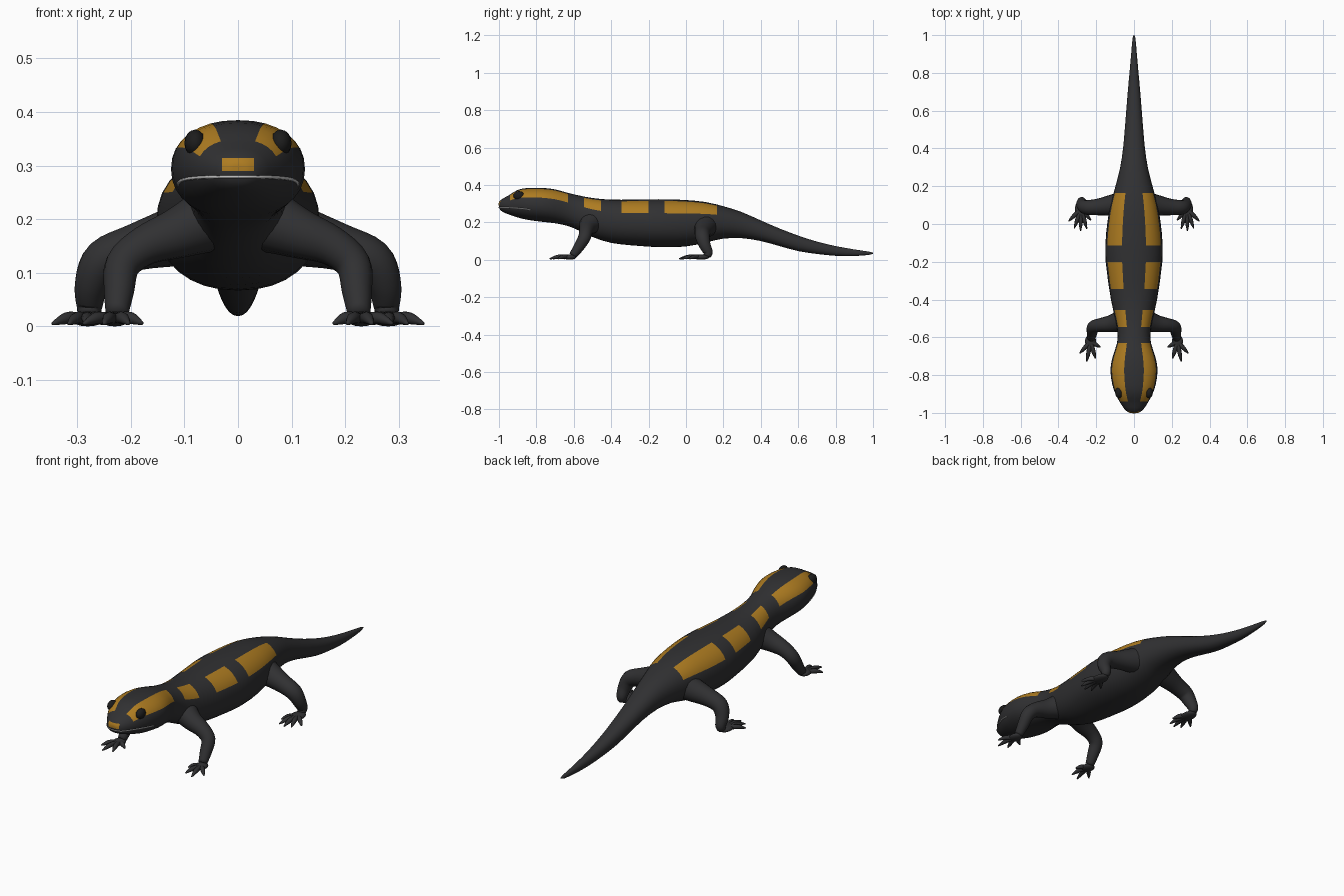
import bpy
from math import sin, cos, pi, radians
from mathutils import Vector
from mathutils.bvhtree import BVHTree

if "Cube" in bpy.data.objects:
    bpy.data.objects.remove(bpy.data.objects["Cube"])


def material(name, rgb):
    m = bpy.data.materials.new(name)
    m.diffuse_color = (*rgb, 1)
    m.use_nodes = True
    m.node_tree.nodes["Principled BSDF"].inputs["Base Color"].default_value = m.diffuse_color
    return m


DARK = material("dark_skin", (0.03, 0.03, 0.032))
ORANGE = material("orange_skin", (0.42, 0.2, 0.015))
EYE = material("eye_black", (0.012, 0.012, 0.012))
PALE = material("mouth_grey", (0.5, 0.5, 0.5))


def make(name, verts, faces, *mats, mirror=False):
    me = bpy.data.meshes.new(name)
    me.from_pydata([tuple(v) for v in verts], [], faces)
    me.update()
    for m in mats:
        me.materials.append(m)
    for p in me.polygons:
        p.use_smooth = True
    ob = bpy.data.objects.new(name, me)
    bpy.context.collection.objects.link(ob)
    if mirror:
        ob.modifiers.new("Mirror", 'MIRROR')
    return ob


def interp(keys, t):
    """Smooth interpolation of rows (t, a, b, ...) at t."""
    def slope(i):
        a, b = keys[max(i - 1, 0)], keys[min(i + 1, len(keys) - 1)]
        return [(q - p) / (b[0] - a[0]) for p, q in zip(a[1:], b[1:])]
    i = 0
    while i < len(keys) - 2 and t > keys[i + 1][0]:
        i += 1
    h = keys[i + 1][0] - keys[i][0]
    u = (t - keys[i][0]) / h
    return [p * (2*u**3 - 3*u*u + 1) + q * (3*u*u - 2*u**3)
            + m * h * (u**3 - 2*u*u + u) + n * h * (u**3 - u*u)
            for p, q, m, n in zip(keys[i][1:], keys[i + 1][1:], slope(i), slope(i + 1))]


def loft(rings, verts, faces):
    """Skin rings of equal size and cap the ends."""
    base, n = len(verts), len(rings[0])
    for r in rings:
        verts.extend(r)
    for i in range(len(rings) - 1):
        for j in range(n):
            a, b = base + i * n + j, base + i * n + (j + 1) % n
            faces.append((a, b, b + n, a + n))
    last = base + (len(rings) - 1) * n
    faces.append(tuple(range(base + n - 1, base - 1, -1)))
    faces.append(tuple(range(last, last + n)))


def tube(path, verts, faces, n=12, sub=4):
    """Tapered tube through points (x, y, z, radius)."""
    keys = [(i, *p) for i, p in enumerate(path)]
    pts = [interp(keys, i / sub) for i in range((len(path) - 1) * sub + 1)]
    rings, side = [], None
    for i, p in enumerate(pts):
        a, b = pts[max(i - 1, 0)], pts[min(i + 1, len(pts) - 1)]
        d = (Vector(b[:3]) - Vector(a[:3])).normalized()
        if side is None:
            side = d.orthogonal()
        side = (side - d * side.dot(d)).normalized()
        up = d.cross(side)
        rings.append([Vector(p[:3]) + p[3] * (side * cos(2*pi*k/n) + up * sin(2*pi*k/n))
                      for k in range(n)])
    loft(rings, verts, faces)


def ellipsoid(c, r, verts, faces, n=16, m=8):
    loft([[Vector((c[0] + r[0] * sin(t) * cos(2*pi*k/n), c[1] + r[1] * sin(t) * sin(2*pi*k/n),
                   c[2] - r[2] * cos(t))) for k in range(n)]
          for t in [pi * (i + 0.1) / (m + 0.2) for i in range(m + 1)]], verts, faces)


# Body, head and tail: (y, half width, top, bottom)
PROFILE = [
    (-1.0, .018, .305, .28), (-.99, .04, .32, .262), (-.95, .07, .343, .243),
    (-.9, .098, .373, .226), (-.85, .115, .383, .214), (-.77, .125, .384, .203),
    (-.7, .112, .376, .195), (-.63, .09, .357, .18), (-.57, .087, .343, .155),
    (-.5, .1, .33, .122), (-.4, .122, .321, .09), (-.2, .15, .323, .07),
    (-.1, .151, .323, .067), (0, .142, .319, .071), (.1, .125, .309, .09),
    (.2, .098, .286, .113), (.3, .073, .254, .115), (.4, .058, .21, .1),
    (.5, .049, .167, .073), (.6, .041, .129, .046), (.7, .033, .097, .031),
    (.8, .024, .073, .021), (.9, .015, .055, .02), (.98, .008, .043, .026),
    (1.0, .003, .038, .032)]
BANDS = [(-.94, -.63), (-.545, -.455), (-.345, -.2), (-.115, .165)]
SEG = 32

ys = sorted({p[0] for p in PROFILE} | {y for b in BANDS for y in b}
            | {(a[0] + b[0]) / 2 for a, b in zip(PROFILE, PROFILE[1:])})


def power(v):
    return (1 if v > 0 else -1) * abs(v) ** (2 / 2.2)


rings = []
for y in ys:
    w, top, bot = interp(PROFILE, y)
    c, h = (top + bot) / 2, (top - bot) / 2
    rings.append([Vector((w * power(cos(2*pi*k/SEG)), y, c + h * power(sin(2*pi*k/SEG))))
                  for k in range(SEG)])
bv, bf = [], []
loft(rings, bv, bf)
bf = [f[::-1] for f in bf]
body = make("body", bv, bf, DARK, ORANGE)

# Broken stripes along both sides of the back
for i, y0 in enumerate(ys[:-1]):
    ym = (y0 + ys[i + 1]) / 2
    if any(a < ym < b for a, b in BANDS):
        for k in (2, 3, 4, 5, 10, 11, 12, 13):
            body.data.polygons[i * SEG + k].material_index = 1

tree = BVHTree.FromPolygons(bv, bf)

# Snout patch laid on the surface
NX, NZ = 8, 4
pv = [tree.ray_cast(Vector((-.03 + .06 * i / NX, -2, .29 + .024 * j / NZ)), Vector((0, 1, 0)))[0]
      + Vector((0, -.0015, 0)) for j in range(NZ + 1) for i in range(NX + 1)]
pf = [(a, a + 1, a + NX + 2, a + NX + 1)
      for j in range(NZ) for a in range(j * (NX + 1), j * (NX + 1) + NX)]
make("snout_patch", pv, pf, ORANGE)

# Mouth line wrapped round the head
line = []
for i in range(25):
    a = radians(-90 + 7.5 * i)
    z = .265 + .014 * cos(a) ** 0.6 if abs(cos(a)) > 1e-6 else .265
    d = Vector((sin(a), -cos(a), 0))
    p = tree.ray_cast(Vector((0, -.83, z)), d)[0]
    line.append((*p, .003))
v, f = [], []
tube(line, v, f, n=6, sub=2)
make("mouth", v, f, PALE)

# Eyes
v, f = [], []
ellipsoid((.08, -.893, .342), (.02, .03, .025), v, f)
make("eyes", v, f, EYE, mirror=True)


def limb(name, path, palm, size, tips):
    """Leg, flattened foot and pointed toes, mirrored to the other side."""
    v, f = [], []
    tube(path, v, f, n=16)
    ellipsoid(palm, size, v, f)
    for x, y in tips:
        mx, my = (x + palm[0]) / 2, (y + palm[1]) / 2
        tube([(palm[0], palm[1], .014, .011), (mx, my, .016, .0115),
              (x * .75 + palm[0] * .25, y * .75 + palm[1] * .25, .012, .009),
              (x, y, .005, .003)], v, f, n=8, sub=3)
    make(name, v, f, DARK, mirror=True)


limb("front_legs",
     [(.04, -.5, .205, .065), (.11, -.525, .175, .048), (.175, -.535, .15, .037),
      (.215, -.545, .115, .033), (.222, -.575, .065, .028), (.226, -.605, .022, .021)],
     (.23, -.622, .014), (.03, .036, .014),
     [(.178, -.652), (.204, -.712), (.25, -.728), (.288, -.685)])
limb("hind_legs",
     [(.03, .11, .195, .075), (.11, .1, .17, .058), (.19, .09, .148, .044),
      (.25, .088, .124, .039), (.273, .1, .08, .032), (.277, .118, .04, .025),
      (.278, .112, .02, .02)],
     (.28, .08, .014), (.033, .046, .014),
     [(.228, .02), (.25, -.025), (.283, -.036), (.316, -.022), (.346, .015)])
